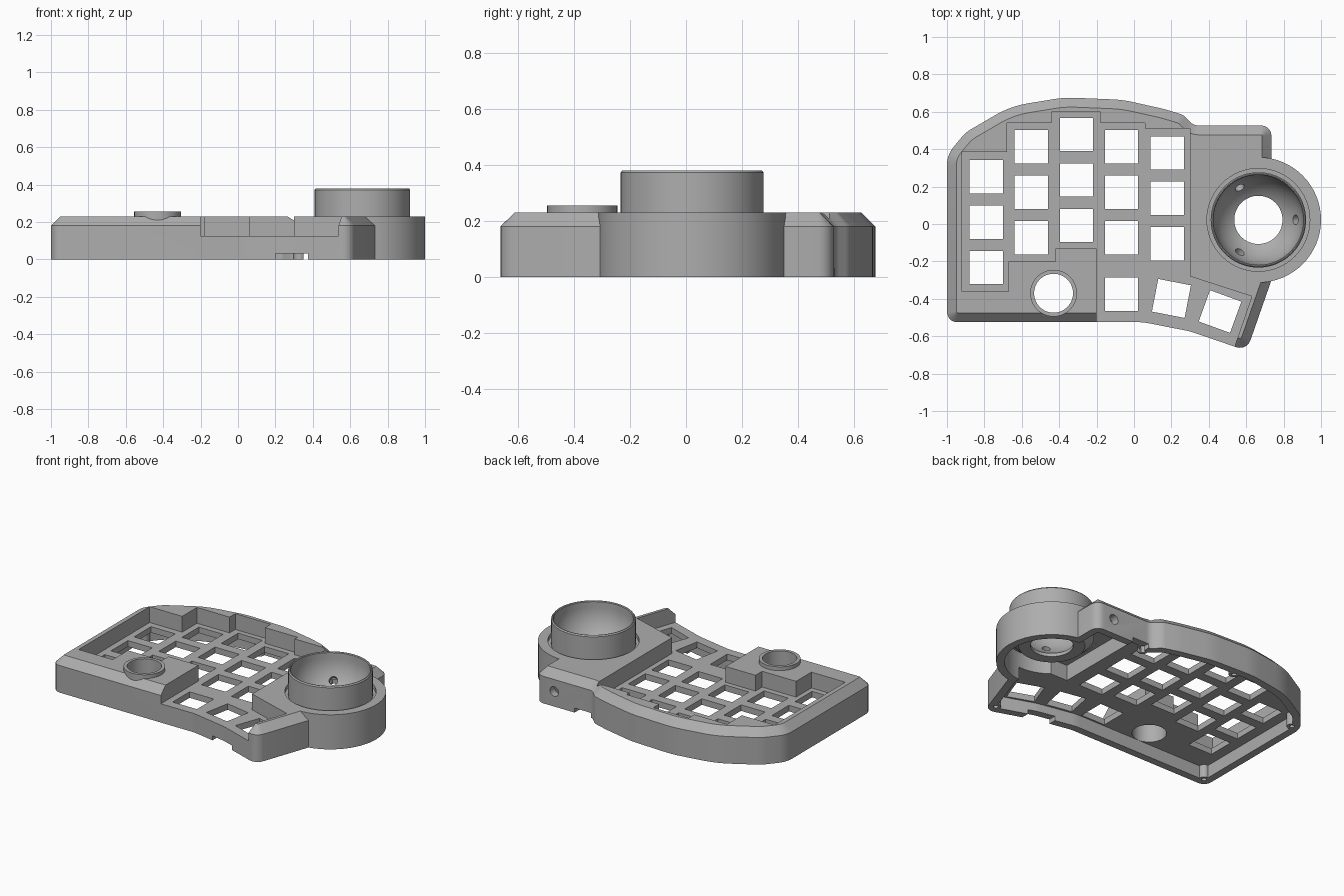
import bpy, bmesh, math
from mathutils import Vector, Matrix

if "Cube" in bpy.data.objects:
    bpy.data.objects.remove(bpy.data.objects["Cube"])

grey = bpy.data.materials.new("matte grey")
grey.use_nodes = True
grey.diffuse_color = (0.42, 0.42, 0.42, 1)
grey.node_tree.nodes["Principled BSDF"].inputs["Base Color"].default_value = (0.42, 0.42, 0.42, 1)


def make(name, bm):
    bmesh.ops.recalc_face_normals(bm, faces=bm.faces)
    mesh = bpy.data.meshes.new(name)
    bm.to_mesh(mesh)
    bm.free()
    mesh.materials.append(grey)
    ob = bpy.data.objects.new(name, mesh)
    bpy.context.scene.collection.objects.link(ob)
    return ob


def combine(ob, tool, op="DIFFERENCE"):
    mod = ob.modifiers.new("combine", "BOOLEAN")
    mod.operation, mod.solver, mod.object = op, "EXACT", tool
    bpy.context.view_layer.objects.active = ob
    bpy.ops.object.modifier_apply(modifier=mod.name)
    bpy.data.objects.remove(tool)


def rounded(corners, steps=5):
    """Fillet each (x, y, radius) corner of a closed outline."""
    out, n = [], len(corners)
    for i, (x, y, r) in enumerate(corners):
        p = Vector((x, y))
        a = (Vector(corners[i - 1][:2]) - p).normalized()
        b = (Vector(corners[(i + 1) % n][:2]) - p).normalized()
        half = a.angle(b) / 2
        centre = p + (a + b).normalized() * r / math.sin(half)
        start = p + a * r / math.tan(half) - centre
        sweep = start.angle_signed(p + b * r / math.tan(half) - centre)
        for k in range(steps + 1):
            out.append(centre + Matrix.Rotation(-sweep * k / steps, 2) @ start)
    return out


def inset(pts, d):
    """Move a clockwise outline inward by d."""
    out = []
    for i, p in enumerate(pts):
        e1 = (p - pts[i - 1]).normalized()
        e2 = (pts[(i + 1) % len(pts)] - p).normalized()
        n1, n2 = Vector((e1.y, -e1.x)), Vector((e2.y, -e2.x))
        out.append(p + (n1 + n2) * d / (1 + n1.dot(n2)))
    return out


def loft(name, levels):
    """Stack matching outlines, each given as (points, z)."""
    bm = bmesh.new()
    rings = [[bm.verts.new((p[0], p[1], z)) for p in pts] for pts, z in levels]
    n = len(rings[0])
    for lo, hi in zip(rings, rings[1:]):
        for i in range(n):
            bm.faces.new((lo[i], lo[(i + 1) % n], hi[(i + 1) % n], hi[i]))
    bm.faces.new(rings[0])
    bm.faces.new(rings[-1])
    return make(name, bm)


def lathe(name, profile, x, y, closed=False, seg=64):
    bm = bmesh.new()
    rings = [[bm.verts.new((x + r * math.cos(2 * math.pi * k / seg),
                            y + r * math.sin(2 * math.pi * k / seg), z))
              for k in range(seg)] for r, z in profile]
    pairs = list(zip(rings, rings[1:])) + ([(rings[-1], rings[0])] if closed else [])
    for lo, hi in pairs:
        for i in range(seg):
            bm.faces.new((lo[i], lo[(i + 1) % seg], hi[(i + 1) % seg], hi[i]))
    if not closed:
        bm.faces.new(rings[0])
        bm.faces.new(rings[-1])
    return make(name, bm)


def box(x0, x1, y0, y1, z0, z1):
    pts = [(x0, y0), (x0, y1), (x1, y1), (x1, y0)]
    return loft("cutter", [(pts, z0), (pts, z1)])


def rod(centre, axis, radius, length):
    bm = bmesh.new()
    turn = Vector(axis).to_track_quat("Z", "Y").to_matrix().to_4x4()
    bmesh.ops.create_cone(bm, cap_ends=True, segments=24, radius1=radius, radius2=radius,
                          depth=length, matrix=Matrix.Translation(centre) @ turn)
    return make("cutter", bm)


BX, BY = 0.665, 0.022      # ball socket centre
EX, EY = -0.43, -0.37      # knob centre

# Case shell with a chamfered upper edge
outline = rounded([
    (-1, -0.525, 0.055), (-1, 0.37, 0.15), (-0.9, 0.49, 0.2), (-0.66, 0.63, 0.5),
    (-0.37, 0.677, 0.6), (-0.06, 0.664, 0.6), (0.16, 0.615, 0.6), (0.265, 0.583, 0.08),
    (0.318, 0.527, 0.06), (0.735, 0.527, 0.055), (0.735, -0.3, 0.06),
    (0.603, -0.678, 0.06), (0.3, -0.574, 0.3), (0.05, -0.525, 0.3)])
case = loft("case", [(outline, 0), (outline, 0.18), (inset(outline, 0.05), 0.23)])
combine(case, lathe("drum", [(0.335, 0), (0.335, 0.23)], BX, BY), "UNION")

# Underside hollow, ball chamber and electronics pocket
hollow = inset(outline, 0.05)
combine(case, loft("cutter", [(hollow, -0.1), (hollow, 0.085)]))
combine(case, lathe("cutter", [(0.285, -0.1), (0.285, 0.19), (0.25, 0.19), (0.25, 0.205),
                               (0.275, 0.205), (0.275, 0.4)], BX, BY))
combine(case, box(0.36, 0.683, -0.2, 0.474, -0.1, 0.189))

# Stepped key well, open toward the front
well = [(-0.92, -0.36), (-0.92, 0.385), (-0.68, 0.385), (-0.68, 0.54), (-0.44, 0.54),
        (-0.44, 0.6), (-0.18, 0.6), (-0.18, 0.54), (0.06, 0.54), (0.06, 0.51),
        (0.3, 0.51), (0.3, -0.28), (0.63, -0.387), (0.505, -0.75), (-0.2, -0.75),
        (-0.2, -0.13), (-0.42, -0.13), (-0.42, -0.2), (-0.67, -0.2), (-0.67, -0.36)]
combine(case, loft("cutter", [(well, 0.125), (well, 0.5)]))

# Screw bosses under the rim
for x, y in [(-0.945, -0.47), (-0.94, 0.36), (-0.27, 0.615), (0.58, -0.605), (0.33, 0.475)]:
    combine(case, lathe("boss", [(0.032, 0), (0.032, 0.1)], x, y, seg=20), "UNION")
    combine(case, lathe("cutter", [(0.015, -0.1), (0.015, 0.07)], x, y, seg=16))

# Square key openings: three per column, then the thumb keys
keys = [(x, top - 0.243 * row, 0) for x, top in
        [(-0.79, 0.253), (-0.55, 0.413), (-0.307, 0.478), (-0.067, 0.413), (0.177, 0.38)]
        for row in range(3)]
keys += [(-0.067, -0.375, 0), (0.2, -0.398, -11), (0.46, -0.468, -20)]
bm = bmesh.new()
for x, y, angle in keys:
    bmesh.ops.create_cube(bm, size=1, matrix=Matrix.Translation((x, y, 0.1))
                          @ Matrix.Rotation(math.radians(angle), 4, "Z")
                          @ Matrix.Diagonal((0.178, 0.178, 0.12, 1)))
combine(case, make("cutter", bm))

# Knob collar and its opening
combine(case, lathe("collar", [(0.125, 0.15), (0.125, 0.255)], EX, EY), "UNION")
combine(case, lathe("cutter", [(0.104, -0.1), (0.104, 0.4)], EX, EY))

# Cable hole and base notches
combine(case, rod((0.6, 0.52, 0.1), (0, 1, 0), 0.032, 0.2))
combine(case, box(0.33, 0.45, 0.45, 0.6, -0.1, 0.03))
combine(case, box(0.2, 0.375, -0.7, -0.5, -0.1, 0.03))

# Ball socket: spherical cup with a floor opening and three bearing holes
R, CZ = 0.24, 0.34
cup = [(R * math.sin(a), CZ - R * math.cos(a)) for a in
       [math.radians(32.5 + 57.5 * k / 12) for k in range(13)]]
socket = lathe("ball_socket", cup + [(0.24, 0.375), (0.244, 0.38), (0.249, 0.38), (0.255, 0.372),
                                     (0.255, 0.17), (0.2, 0.115), (0.129, 0.115)], BX, BY, True)
for deg in (0, 120, 240):
    a = math.radians(deg)
    d = Vector((0.2 * math.cos(a), 0.2 * math.sin(a), -0.133)).normalized()
    combine(socket, rod(Vector((BX, BY, CZ)) + d * 0.275, d, 0.026, 0.15))

for ob in (case, socket):
    bpy.ops.object.select_all(action="DESELECT")
    ob.select_set(True)
    bpy.context.view_layer.objects.active = ob
    bpy.ops.object.shade_smooth_by_angle(angle=math.radians(25))
